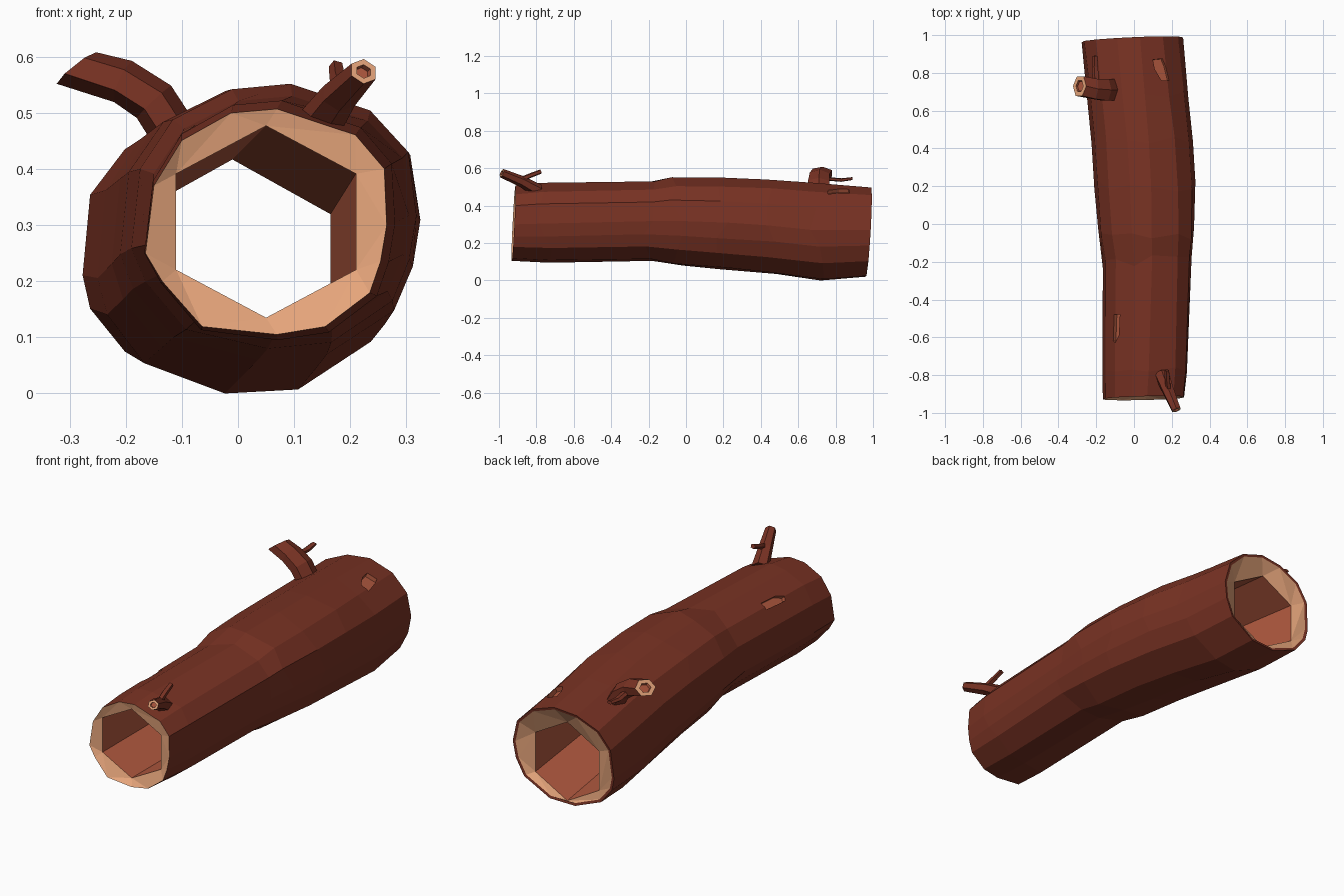
import bpy, bmesh, math, random
from mathutils import Vector
from mathutils.bvhtree import BVHTree

if "Cube" in bpy.data.objects:
    bpy.data.objects.remove(bpy.data.objects["Cube"])

random.seed(4)


def material(name, rgb):
    m = bpy.data.materials.new(name)
    m.diffuse_color = (*rgb, 1)
    m.use_nodes = True
    m.node_tree.nodes["Principled BSDF"].inputs["Base Color"].default_value = m.diffuse_color
    return m


MATS = [material("bark", (0.19, 0.032, 0.017)),
        material("cut_wood", (0.80, 0.38, 0.20)),
        material("inner_wood", (0.44, 0.10, 0.05))]
BARK, CUT, INNER = range(3)


def finish(bm, name):
    bmesh.ops.recalc_face_normals(bm, faces=bm.faces)
    me = bpy.data.meshes.new(name)
    bm.to_mesh(me)
    for m in MATS:
        me.materials.append(m)
    ob = bpy.data.objects.new(name, me)
    bpy.context.collection.objects.link(ob)
    return ob


def face(bm, vs, mat):
    bm.faces.new(vs).material_index = mat


def bridge(bm, a, b, mat):
    n = len(a)
    for i in range(n):
        j = (i + 1) % n
        face(bm, (a[i], a[j], b[j], b[i]), mat)


def zip_to_hex(bm, outer, hexa, centre, mat):
    # joins a many-sided rim to a pointed-up hexagon
    def nearest(v):
        a = math.atan2(v.co.z - centre[1], v.co.x - centre[0])
        return round((math.pi / 2 - a) / (math.pi / 3)) % 6
    n = len(outer)
    for i in range(n):
        o, p = outer[i], outer[(i + 1) % n]
        k, m = nearest(o), nearest(p)
        face(bm, (o, p, hexa[k]), mat)
        while k != m:
            face(bm, (p, hexa[(k + 1) % 6], hexa[k]), mat)
            k = (k + 1) % 6


# log: two unit outlines (clockwise from the top), blended along the length
FRONT = [(-.29, .965), (.09, 1), (.74, .77), (.98, .47), (1, -.03), (.95, -.35), (.86, -.63),
         (.49, -.93), (.09, -1), (-.53, -.93), (-.86, -.53), (-1, -.28), (-.93, .32), (-.7, .72)]
BACK = [(-.3, .95), (.15, 1), (.6, .83), (.9, .5), (1, .05), (.95, -.3), (.8, -.65),
        (.3, -.98), (-.2, -1), (-.72, -.77), (-.95, -.45), (-1, -.2), (-.95, .4), (-.72, .74)]
# y, left, right, bottom, top
SECTIONS = [(-.922, -.165, .265, .105, .507), (-.75, -.167, .28, .095, .522),
            (-.2, -.165, .305, .105, .53), (-.05, -.19, .318, .08, .552),
            (.2, -.21, .325, .06, .55), (.45, -.225, .312, .035, .54),
            (.7, -.25, .288, 0, .522), (.975, -.277, .26, .02, .497)]

bm = bmesh.new()
rings = []
for s, (y, x0, x1, z0, z1) in enumerate(SECTIONS):
    t = (y + .922) / 1.9
    ring = []
    for f, b in zip(FRONT, BACK):
        u, w = f[0] * (1 - t) + b[0] * t, f[1] * (1 - t) + b[1] * t
        if s == 0:
            dy = .005 * u + .01 * w
        elif s == len(SECTIONS) - 1:
            dy = .012 * u + .014 * w
        else:
            dy = random.uniform(-.04, .04)
        ring.append(bm.verts.new(((x0 + x1) / 2 + u * (x1 - x0) / 2, y + dy,
                                  (z0 + z1) / 2 + w * (z1 - z0) / 2)))
    rings.append(ring)
for a, b in zip(rings, rings[1:]):
    bridge(bm, a, b, BARK)

# thin bark lip around the back end
lip = [bm.verts.new((v.co.x * .95, v.co.y - .003, .26 + (v.co.z - .26) * .95)) for v in rings[-1]]
bridge(bm, rings[-1], lip, BARK)

# hexagonal hollow running through the log
hollow = []
for x, y, z, rx, rz in [(.05, -.905, .306, .185, .171), (.05, -.1, .306, .185, .171),
                        (-.01, .945, .222, .202, .195)]:
    hollow.append([bm.verts.new((x + rx * math.sin(k * math.pi / 3), y,
                                 z + rz * math.cos(k * math.pi / 3))) for k in range(6)])
for a, b in zip(hollow, hollow[1:]):
    bridge(bm, a, b, INNER)
zip_to_hex(bm, rings[0], hollow[0], (.05, .306), CUT)
zip_to_hex(bm, lip, hollow[-1], (-.01, .235), CUT)
log = finish(bm, "hollow_log")
bm.normal_update()
tree = BVHTree.FromBMesh(bm)


# knot holes: shallow recesses following the bark
def knot(name, outline):
    hits = [tree.ray_cast(Vector((x, y, 2)), Vector((0, 0, -1))) for x, y in outline]
    n = sum((h[1] * (1 if h[1].z > 0 else -1) for h in hits), Vector()).normalized()
    kb = bmesh.new()
    low = [kb.verts.new(h[0] - n * .02) for h in hits]
    high = [kb.verts.new(h[0] + n * .05) for h in hits]
    bridge(kb, low, high, INNER)
    face(kb, low, INNER)
    face(kb, high, INNER)
    cutter = finish(kb, name)
    cutter.hide_render = True
    cutter.hide_viewport = True
    mod = log.modifiers.new(name, 'BOOLEAN')
    mod.operation = 'DIFFERENCE'
    mod.solver = 'EXACT'
    mod.object = cutter


knot("back_knot_cutter", [(.1, .87), (.15, .875), (.165, .84), (.185, .76), (.145, .76), (.11, .82)])
knot("front_knot_cutter", [(-.105, -.48), (-.075, -.48), (-.08, -.59), (-.1, -.63), (-.11, -.62)])


# branch stubs: path of (point, wide radius, thin radius), sawn tip with a pith hole
def branch(name, path, wide, sides=6, tip=None, hole=True):
    b = bmesh.new()
    pts = [Vector(p[0]) for p in path]
    loops = []
    for i, (p, ru, rv) in enumerate(path):
        t = (pts[min(i + 1, len(pts) - 1)] - pts[max(i - 1, 0)]).normalized()
        if tip and i == len(pts) - 1:
            t = Vector(tip).normalized()
        u = Vector(wide)
        u = (u - t * u.dot(t)).normalized()
        v = t.cross(u)
        offs = [u * ru * math.cos(a) + v * rv * math.sin(a)
                for a in ((k + .5) * math.tau / sides for k in range(sides))]
        loops.append([b.verts.new(pts[i] + o) for o in offs])
    for a, c in zip(loops, loops[1:]):
        bridge(b, a, c, BARK)
    face(b, loops[0], BARK)
    if hole:
        rim = [b.verts.new(pts[-1] + o * .55) for o in offs]
        pit = [b.verts.new(pts[-1] + o * .5 - t * .012) for o in offs]
        bridge(b, loops[-1], rim, CUT)
        bridge(b, rim, pit, INNER)
        face(b, pit, INNER)
    else:
        face(b, loops[-1], BARK)
    return finish(b, name)


branch("back_branch", [((-.105, .71, .45), .066, .042), ((-.15, .71, .52), .066, .042),
                       ((-.205, .715, .556), .062, .04), ((-.288, .73, .58), .06, .045)],
       (0, 1, 0), tip=(-.6, .1, .75))
branch("back_twig", [((-.2, .74, .545), .018, .01), ((-.205, .83, .537), .018, .01),
                     ((-.205, .89, .545), .015, .008)], (1, 0, 0), 5, hole=False)
branch("front_branch", [((.145, -.79, .48), .042, .036), ((.18, -.88, .53), .034, .03),
                        ((.224, -.985, .574), .026, .024)], (1, 0, 0), tip=(.3, -.8, .35))
branch("front_twig", [((.185, -.89, .535), .014, .016), ((.178, -.83, .562), .015, .013),
                      ((.175, -.775, .583), .013, .012)], (1, 0, 0), 5, hole=False)
